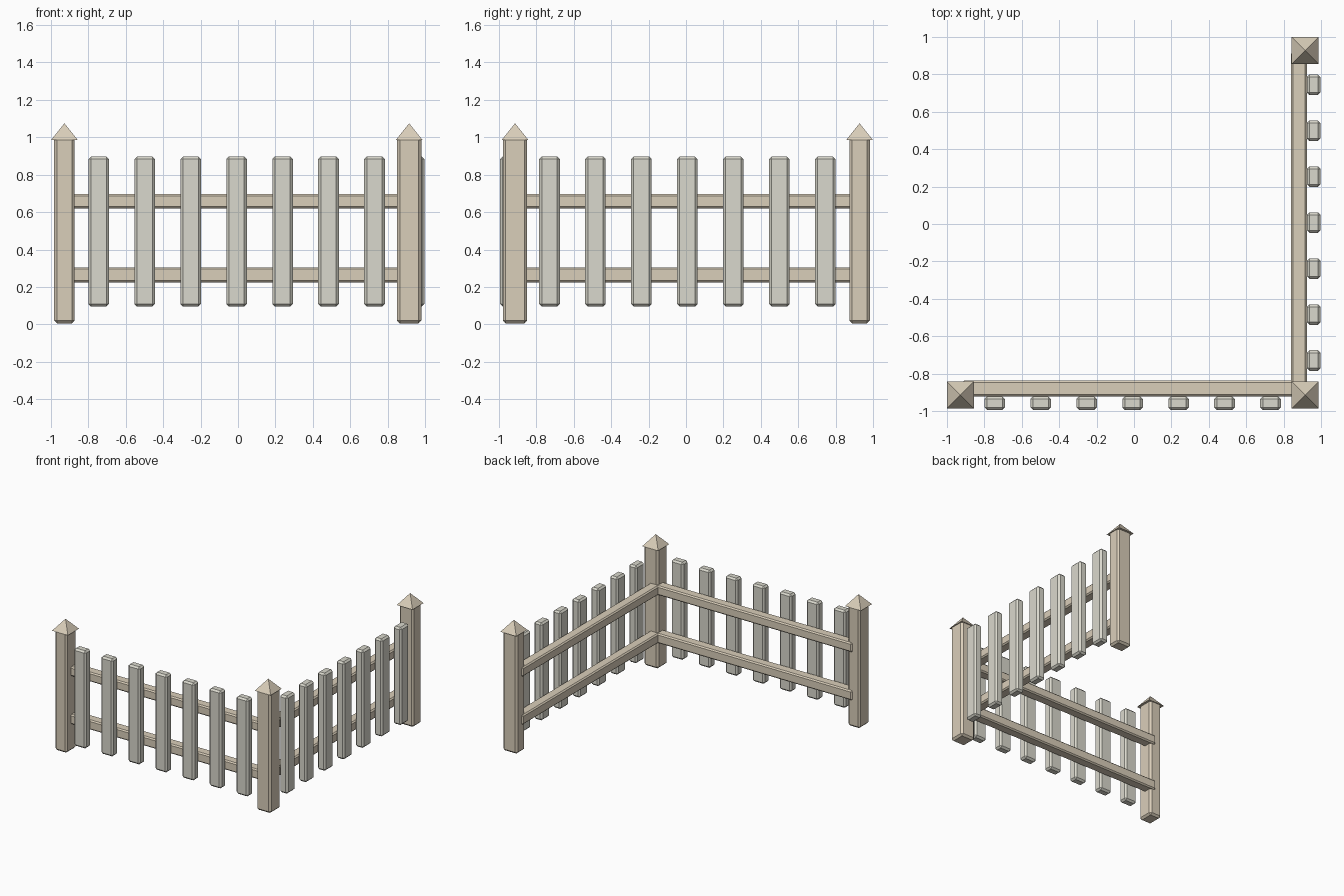
import bpy, math

if "Cube" in bpy.data.objects:
    bpy.data.objects.remove(bpy.data.objects["Cube"])


def material(name, rgb):
    m = bpy.data.materials.new(name)
    m.diffuse_color = (*rgb, 1)
    m.use_nodes = True
    m.node_tree.nodes["Principled BSDF"].inputs["Base Color"].default_value = m.diffuse_color
    return m


WOOD = material("beige_wood", (0.70, 0.62, 0.49))
PALE = material("pale_wood", (0.70, 0.69, 0.61))


def box(name, lo, hi, mat, bevel):
    """Chamfered box between two corners."""
    bpy.ops.mesh.primitive_cube_add(size=1, location=[(a + b) / 2 for a, b in zip(lo, hi)])
    ob = bpy.context.object
    ob.name = name
    ob.scale = [b - a for a, b in zip(lo, hi)]
    bpy.ops.object.transform_apply(location=False, rotation=False, scale=True)
    mod = ob.modifiers.new("chamfer", 'BEVEL')
    mod.width = bevel
    mod.segments = 1
    ob.data.materials.append(mat)
    return ob


def post(name, x, y, wx, wy):
    """Square post with an overhanging pyramid cap."""
    box(name, (x - wx / 2, y - wy / 2, 0.005), (x + wx / 2, y + wy / 2, 1.0), WOOD, 0.015)
    bpy.ops.mesh.primitive_cone_add(vertices=4, radius1=0.072 * math.sqrt(2), radius2=0,
                                    depth=0.09, location=(x, y, 1.03),
                                    rotation=(0, 0, math.pi / 4))
    cap = bpy.context.object
    cap.name = name + "_cap"
    cap.data.materials.append(WOOD)


# Posts
post("left_post", -0.928, -0.914, 0.11, 0.13)
post("corner_post", 0.915, -0.914, 0.13, 0.13)
post("back_post", 0.915, 0.928, 0.13, 0.11)

# Rails of both fence runs
for label, z0, z1 in (("lower", 0.225, 0.305), ("upper", 0.62, 0.697)):
    box(label + "_front_rail", (-0.92, -0.922, z0), (0.925, -0.838, z1), WOOD, 0.01)
    box(label + "_side_rail", (0.84, -0.922, z0), (0.924, 0.92, z1), WOOD, 0.01)

# Pickets on the outer faces
for i in range(7):
    x = -0.745 + i * 0.2458
    y = -0.730 + i * 0.2458
    box(f"front_picket_{i + 1}", (x - 0.055, -0.994, 0.095), (x + 0.055, -0.922, 0.897), PALE, 0.014)
    box(f"side_picket_{i + 1}", (0.924, y - 0.055, 0.095), (0.997, y + 0.055, 0.897), PALE, 0.014)
